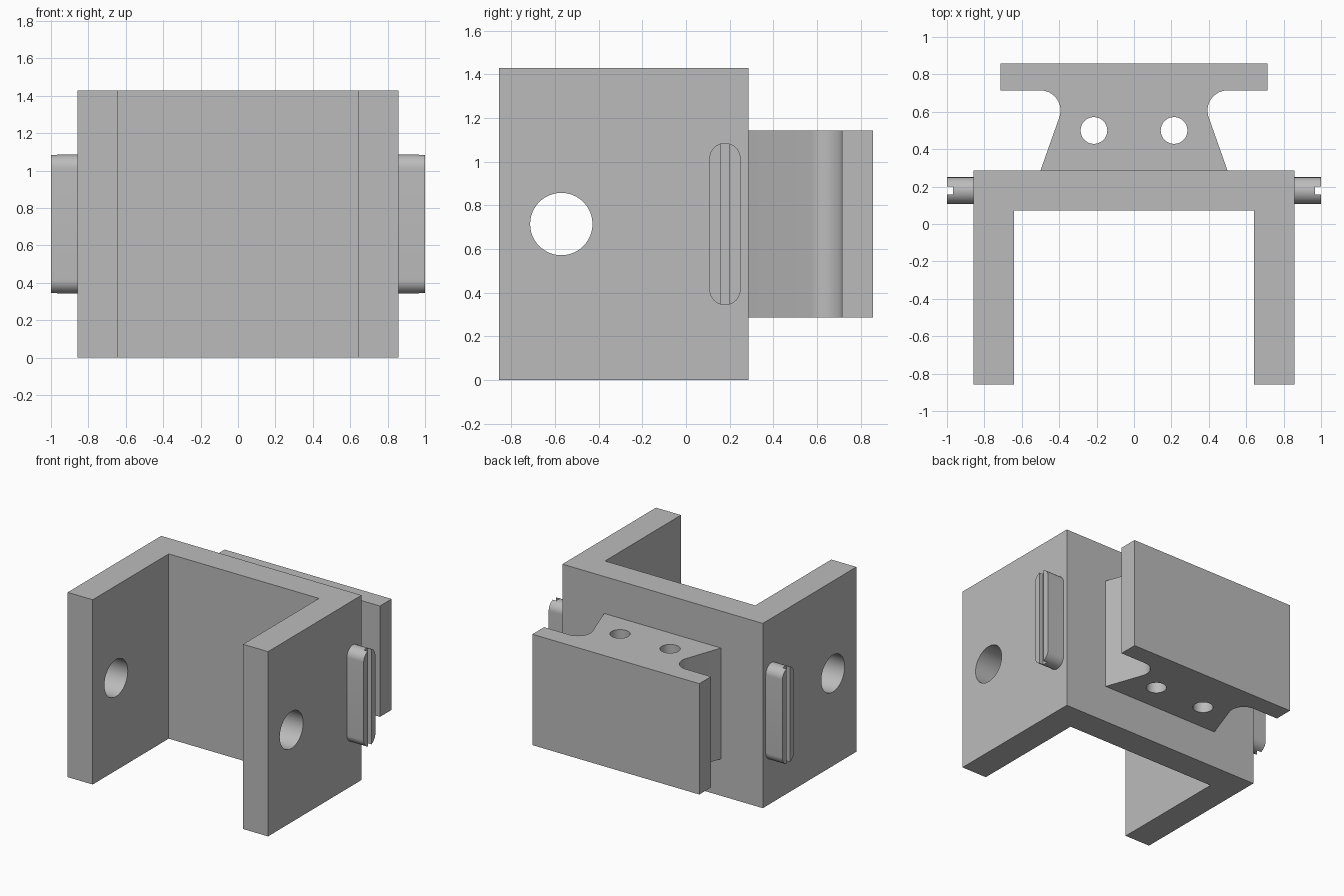
import bpy, bmesh, math
from mathutils import Matrix

if "Cube" in bpy.data.objects:
    bpy.data.objects.remove(bpy.data.objects["Cube"], do_unlink=True)

grey = bpy.data.materials.new("plain grey")
grey.use_nodes = True
colour = (0.5, 0.5, 0.5, 1)
grey.diffuse_color = colour
grey.node_tree.nodes["Principled BSDF"].inputs["Base Color"].default_value = colour

U = 1 / 7          # design module
MID_Z = 5 * U
ALONG_X = Matrix(((0, 0, 1), (1, 0, 0), (0, 1, 0))).to_4x4()  # profile (y, z) pushed along x


def prism(name, profile, start, end, frame=Matrix()):
    """Extrude a flat profile from start to end along the frame's third axis."""
    bm = bmesh.new()
    face = bm.faces.new([bm.verts.new((a, b, start)) for a, b in profile])
    new = bmesh.ops.extrude_face_region(bm, geom=[face])["geom"]
    bmesh.ops.translate(bm, vec=(0, 0, end - start),
                        verts=[v for v in new if isinstance(v, bmesh.types.BMVert)])
    bm.transform(frame)
    bmesh.ops.recalc_face_normals(bm, faces=bm.faces)
    mesh = bpy.data.meshes.new(name)
    bm.to_mesh(mesh)
    bm.free()
    mesh.materials.append(grey)
    obj = bpy.data.objects.new(name, mesh)
    bpy.context.collection.objects.link(obj)
    return obj


def arc(a, b, radius, first, last, steps):
    angles = [math.radians(first + (last - first) * i / steps) for i in range(steps + 1)]
    return [(a + radius * math.cos(t), b + radius * math.sin(t)) for t in angles]


def circle(a, b, radius):
    return arc(a, b, radius, 0, 360, 48)[:-1]


def mirrored(half):
    return half + [(-x, y) for x, y in reversed(half)]


def select(obj):
    bpy.ops.object.select_all(action='DESELECT')
    obj.select_set(True)
    bpy.context.view_layer.objects.active = obj


def cut(obj, cutters):
    select(obj)
    for cutter in cutters:
        cutter.hide_render = True
        mod = obj.modifiers.new("cut", 'BOOLEAN')
        mod.operation, mod.solver, mod.object = 'DIFFERENCE', 'EXACT', cutter
        bpy.ops.object.modifier_apply(modifier=mod.name)
        bpy.data.objects.remove(cutter, do_unlink=True)


def finish(obj):
    select(obj)
    bpy.ops.object.shade_smooth_by_angle(angle=math.radians(30))


# U-shaped bracket with mounting holes through both arms
bracket = prism("bracket", mirrored([(6 * U, -6 * U), (6 * U, 2 * U)])
                + [(-4.5 * U, -6 * U), (-4.5 * U, U / 2), (4.5 * U, U / 2), (4.5 * U, -6 * U)],
                0, 10 * U)
holes = [(-4 * U, MID_Z, U)]
holes += [(y * U, z * U, 0.054) for y in (-5, -3) for z in (1, 9)]
cut(bracket, [prism("bore", circle(*h), -1.1, 1.1, ALONG_X) for h in holes])
finish(bracket)

# Rear rail: tapered neck with filleted undercuts and a wide flange
half = [(3.5 * U, 2 * U)] + arc(3.5 * U, 4.25 * U, 0.75 * U, 199.4, 90, 16)
half += [(5 * U, 5 * U), (5 * U, 6 * U)]
rail = prism("rear_rail", mirrored(half), 2 * U, 8 * U)
cut(rail, [prism("bore", circle(s * 1.5 * U, 3.5 * U, U / 2), 0, 1.4) for s in (-1, 1)])
finish(rail)

# Rounded side keys with a straight slot across the outer face
KEY_Y, REACH = 1.25 * U, 2.1 * U
outline = arc(KEY_Y, MID_Z + REACH, U / 2, 0, 180, 24)
outline += arc(KEY_Y, MID_Z - REACH, U / 2, 180, 360, 24)
slot = [(KEY_Y + a * 0.15 * U, MID_Z + b * 0.5)
        for a, b in ((-1, -1), (1, -1), (1, 1), (-1, 1))]
for side, s in (("left", 1), ("right", -1)):
    key = prism(side + "_key", outline, s * 5.95 * U, s * 7 * U, ALONG_X)
    cut(key, [prism("slot", slot, s * 6.78 * U, s * 7.2 * U, ALONG_X)])
    finish(key)
